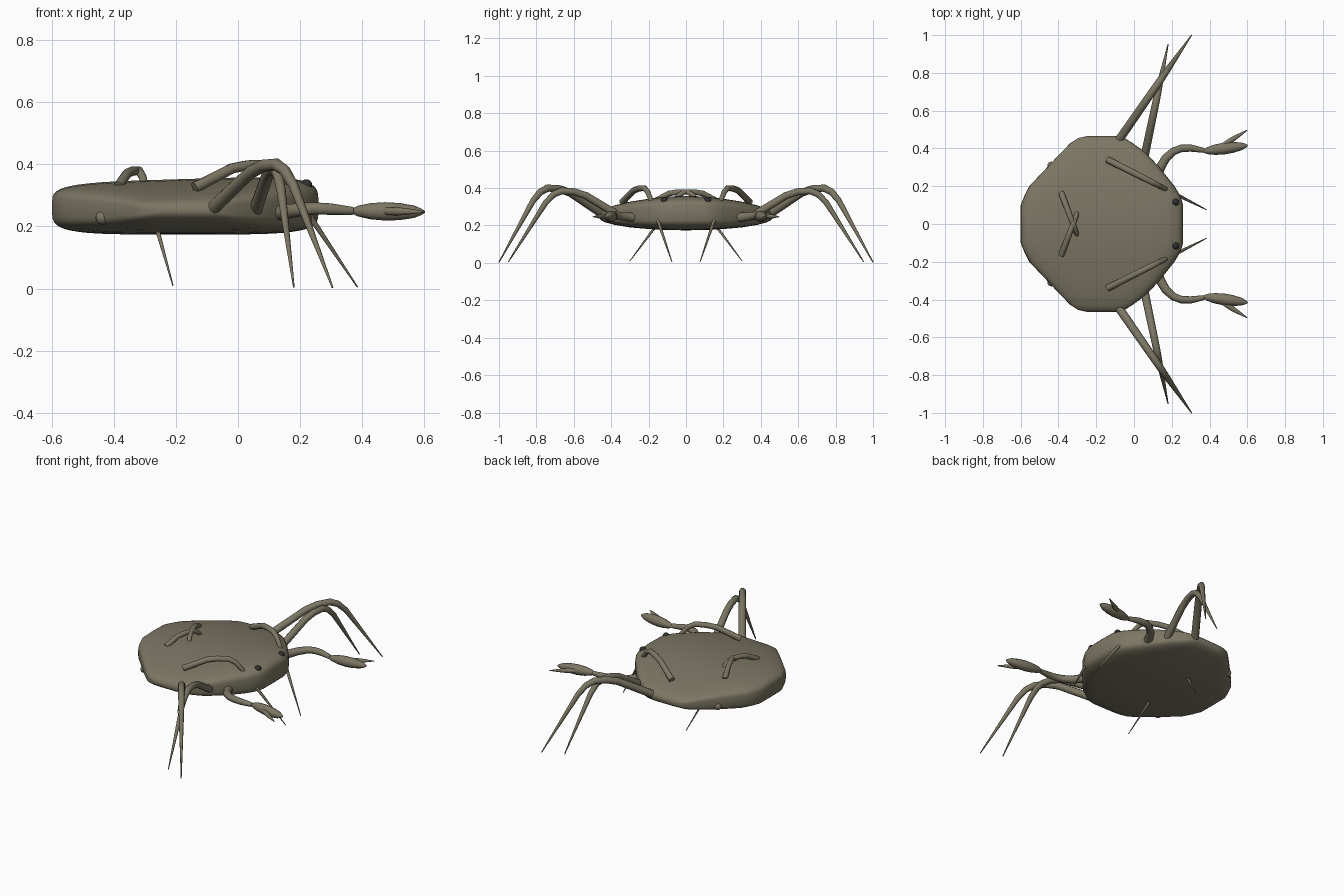
import bpy, bmesh, math
from mathutils import Vector

cube = bpy.data.objects.get("Cube")
if cube:
    bpy.data.objects.remove(cube)


def material(name, color):
    m = bpy.data.materials.new(name)
    m.use_nodes = True
    m.diffuse_color = color
    m.node_tree.nodes["Principled BSDF"].inputs["Base Color"].default_value = color
    return m


SHELL = material("olive_shell", (0.2, 0.18, 0.125, 1))
DARK = material("dark_eye", (0.03, 0.03, 0.03, 1))


def finish(ob, name, mat):
    ob.name = name
    ob.data.materials.clear()
    ob.data.materials.append(mat)
    bpy.ops.object.select_all(action='DESELECT')
    ob.select_set(True)
    bpy.context.view_layer.objects.active = ob
    bpy.ops.object.shade_smooth_by_angle(angle=math.radians(50))
    return ob


def tube(name, points, radii):
    """Round tapered tube along a path."""
    cu = bpy.data.curves.new(name, 'CURVE')
    cu.dimensions = '3D'
    cu.bevel_depth = 1
    cu.bevel_resolution = 3
    cu.use_fill_caps = True
    sp = cu.splines.new('POLY')
    sp.points.add(len(points) - 1)
    for p, co, r in zip(sp.points, points, radii):
        p.co = (*co, 1)
        p.radius = r
    ob = bpy.data.objects.new(name, cu)
    bpy.context.collection.objects.link(ob)
    bpy.ops.object.select_all(action='DESELECT')
    ob.select_set(True)
    bpy.context.view_layer.objects.active = ob
    bpy.ops.object.convert(target='MESH')
    return finish(bpy.context.object, name, SHELL)


def ball(name, loc, r, mat):
    bpy.ops.mesh.primitive_uv_sphere_add(segments=16, ring_count=10, radius=r, location=loc)
    return finish(bpy.context.object, name, mat)


# Shell: y, back x, front x, bottom z, top z for one half
HALF = [(0, -.6, .26, .174, .353), (.1, -.6, .26, .176, .349),
        (.15, -.58, .245, .178, .344), (.2, -.555, .215, .181, .338),
        (.3, -.46, .135, .19, .323), (.38, -.385, .06, .203, .305),
        (.43, -.335, -.01, .216, .29), (.455, -.295, -.05, .229, .276),
        (.465, -.25, -.09, .242, .262)]


def build_shell(n=48, power=4.5):
    bm = bmesh.new()
    sections = [(-s[0], *s[1:]) for s in reversed(HALF[1:])] + HALF
    rings = []
    for y, x0, x1, z0, z1 in sections:
        ring = []
        for i in range(n):
            a = math.tau * i / n
            c, s = math.cos(a), math.sin(a)
            u = math.copysign(abs(c) ** (2 / power), c)
            v = math.copysign(abs(s) ** (2 / power), s)
            x = (x0 + x1) / 2 + u * (x1 - x0) / 2
            z = (z0 + z1) / 2 + v * (z1 - z0) / 2
            z += .03 * (x + .17) * max(v, 0)
            ring.append(bm.verts.new((x, y, z)))
        rings.append(ring)
    for a, b in zip(rings, rings[1:]):
        for i in range(n):
            j = (i + 1) % n
            bm.faces.new((a[i], a[j], b[j], b[i]))
    bm.faces.new(rings[0])
    bm.faces.new(rings[-1])
    bmesh.ops.recalc_face_normals(bm, faces=bm.faces)
    me = bpy.data.meshes.new("shell")
    bm.to_mesh(me)
    bm.free()
    ob = bpy.data.objects.new("shell", me)
    bpy.context.collection.objects.link(ob)
    finish(ob, "shell", SHELL)


def leg(name, base, tip, height, bend, side, thick):
    """Leg straight in plan, arched up to a knee and down to a pointed tip."""
    b, t = Vector(base), Vector(tip)
    arch = [(0, 0), (bend - .17, .83), (bend - .07, .97), (bend + .04, 1)]
    path, radii = [], []
    for k, h in arch:
        p = b.lerp(t, k)
        path.append((p.x, p.y * side, base[2] + h * (height - base[2])))
        radii.append(thick * (1 - .25 * k))
    for k, h, r in [(bend + .11, .95, .8), (bend + .18, .83, .7), (1, 0, .12)]:
        p = b.lerp(t, k)
        path.append((p.x, p.y * side, tip[2] + h * (height - tip[2])))
        radii.append(thick * r)
    tube(name, path, radii)


build_shell()

LEGS = [("middle_leg", (-.09, .43, .25), (.305, 1, .003), .4, .5, .023),
        ("front_leg", (.05, .33, .235), (.18, .95, .005), .385, .5, .022),
        ("upper_leg", (-.14, .34, .325), (.385, .075, .005), .4, .4, .018),
        ("rear_leg", (-.385, .165, .33), (.21 * -1, -.3, .01), .38, .33, .016)]

for side, tag in ((1, "left"), (-1, "right")):
    for name, base, tip, height, bend, thick in LEGS:
        leg(f"{tag}_{name}", base, tip, height, bend, side, thick)

    # Claw arm
    arm = [(.125, .26, .24), (.14, .3, .245), (.17, .35, .25), (.21, .385, .256),
           (.25, .4, .258), (.3, .402, .256), (.37, .39, .25)]
    tube(f"{tag}_claw_arm", [(x, y * side, z) for x, y, z in arm],
         [.025, .025, .023, .021, .02, .019, .013])

    # Claw hand and slim movable finger
    a, b = Vector((.368, .385 * side, .25)), Vector((.602, .416 * side, .247))
    hand = [(0, .008), (.08, .018), (.25, .027), (.45, .031), (.65, .029),
            (.85, .021), (.96, .01), (1, .003)]
    tube(f"{tag}_claw_hand", [a.lerp(b, k) for k, r in hand], [r for k, r in hand])
    a, b = Vector((.46, .41 * side, .25)), Vector((.6, .497 * side, .247))
    finger = [(0, .012), (.4, .014), (.7, .009), (1, .002)]
    tube(f"{tag}_claw_finger", [a.lerp(b, k) for k, r in finger], [r for k, r in finger])

    # Eye and small knob on the rear edge
    ball(f"{tag}_eye", (.22, .115 * side, .333), .019, DARK)
    ball(f"{tag}_rear_knob", (-.437, .308 * side, .228), .022, SHELL)
